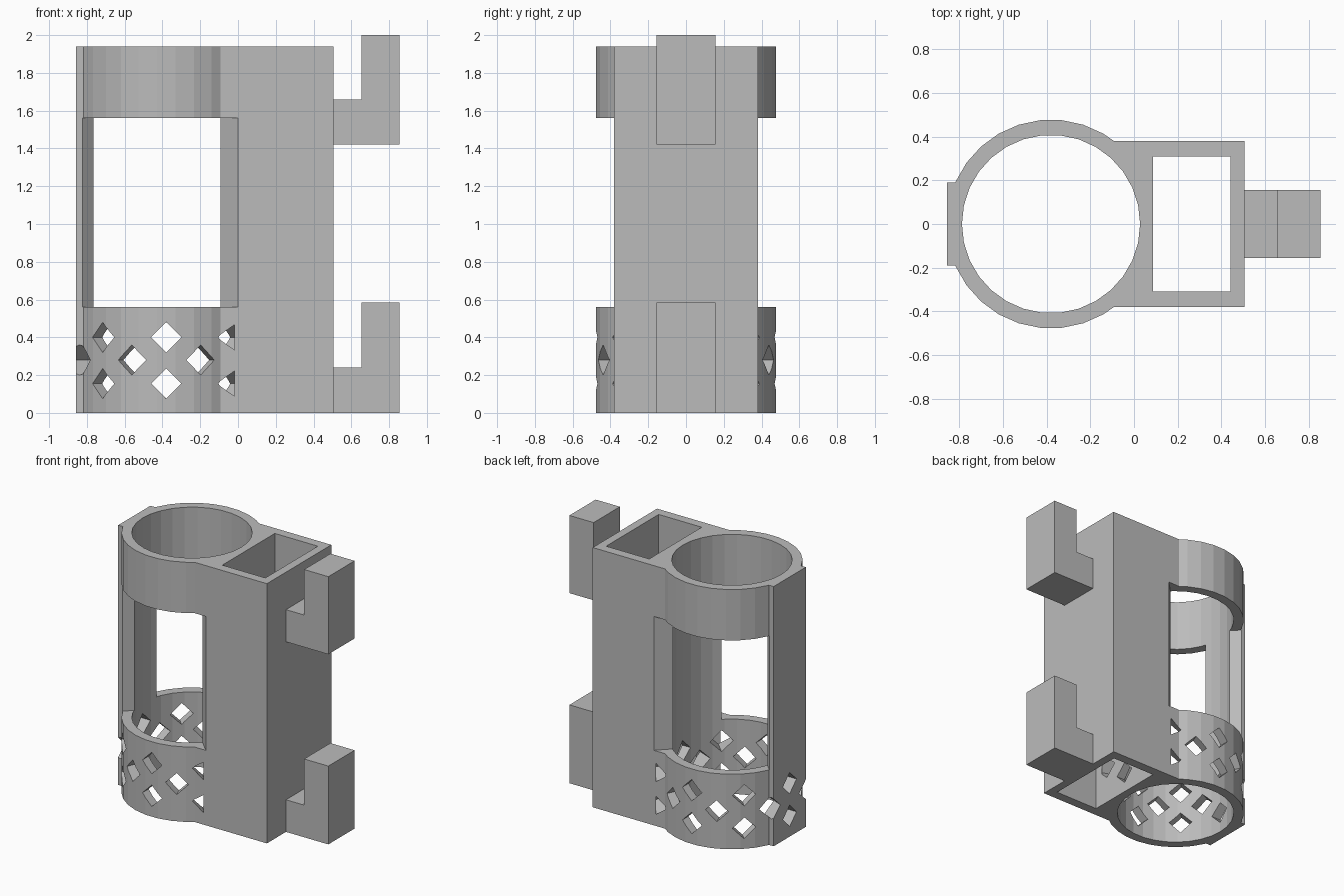
import bpy, math
from mathutils import Matrix, Vector

cube = bpy.data.objects.get("Cube")
if cube:
    bpy.data.objects.remove(cube, do_unlink=True)

grey = bpy.data.materials.new("plain_grey")
grey.use_nodes = True
colour = (0.5, 0.5, 0.5, 1)
grey.diffuse_color = colour
grey.node_tree.nodes["Principled BSDF"].inputs["Base Color"].default_value = colour

CX, HEIGHT = -0.38, 1.94          # tube axis and body height
R_OUT, R_IN, SIDES = 0.478, 0.408, 30
IDENTITY = Matrix.Identity(4)


def prisms(name, parts):
    """One object from (counter-clockwise outline, low, high, matrix) parts."""
    verts, faces = [], []
    for outline, low, high, matrix in parts:
        base, n = len(verts), len(outline)
        verts += [matrix @ Vector((x, y, z)) for z in (low, high) for x, y in outline]
        faces.append([base + i for i in reversed(range(n))])
        faces.append([base + n + i for i in range(n)])
        for i in range(n):
            j = (i + 1) % n
            faces.append([base + i, base + j, base + n + j, base + n + i])
    mesh = bpy.data.meshes.new(name)
    mesh.from_pydata(verts, [], faces)
    mesh.materials.append(grey)
    obj = bpy.data.objects.new(name, mesh)
    bpy.context.collection.objects.link(obj)
    return obj


def cut(target, cutter):
    cutter.hide_render = True
    mod = target.modifiers.new("cut", 'BOOLEAN')
    mod.operation, mod.solver, mod.object = 'DIFFERENCE', 'EXACT', cutter
    bpy.context.view_layer.objects.active = target
    bpy.ops.object.modifier_apply(modifier=mod.name)
    bpy.data.objects.remove(cutter, do_unlink=True)


def ring_point(radius, i):
    a = 2 * math.pi * i / SIDES
    return CX + radius * math.cos(a), radius * math.sin(a)


def rectangle(x0, x1, y):
    return [(x0, -y), (x1, -y), (x1, y), (x0, y)]


# Body: tube, square housing and flat end rib in one outline
half = [(0.505, 0.38), (-0.092, 0.38)]
half += [ring_point(R_OUT, i) for i in range(5, 14)]
half += [(-0.817, 0.19), (-0.857, 0.19)]
outline = half + [(x, -y) for x, y in reversed(half)]
body = prisms("holder_body", [(outline, 0, HEIGHT, IDENTITY)])

# Round bore and rectangular pocket, open at both ends
bore = [ring_point(R_IN, i) for i in range(SIDES)]
cut(body, prisms("bore_cutter", [
    (bore, -0.1, 2.1, IDENTITY),
    (rectangle(0.087, 0.443, 0.31), -0.1, 2.1, IDENTITY)]))

# Large side windows with slanted jambs
apex = (CX - 0.126, -0.126)
for side in (1, -1):
    wedge = [(apex[0], 0.0), (CX, 0.0), (CX + 0.7, 0.7), (CX - 0.952, 0.7)]
    wedge[0] = (CX - 0.252, 0.0)
    wedge = [(x, side * y) for x, y in wedge]
    if side < 0:
        wedge.reverse()
    cut(body, prisms("window_cutter", [(wedge, 0.56, 1.56, IDENTITY)]))

# Diamond holes around the lower ring, in alternating rows
diamond = [(0.08, 0), (0, 0.08), (-0.08, 0), (0, -0.08)]
holes = []
for k in range(16):
    turn = Matrix.Rotation(k * math.pi / 8, 4, 'Z') @ Matrix.Rotation(math.pi / 2, 4, 'Y')
    for z in ((0.28,) if k % 2 else (0.155, 0.4)):
        holes.append((diamond, 0.3, 0.525, Matrix.Translation((CX, 0, z)) @ turn))
cut(body, prisms("diamond_cutter", holes))

# Two L-shaped mounting hooks on the housing
upright = Matrix.Rotation(math.pi / 2, 4, 'X')
for name, low, arm, top in (("lower_hook", 0, 0.24, 0.585), ("upper_hook", 1.42, 1.66, 2.0)):
    profile = [(0.505, low), (0.855, low), (0.855, top),
               (0.655, top), (0.655, arm), (0.505, arm)]
    prisms(name, [(profile, -0.155, 0.155, upright)])
